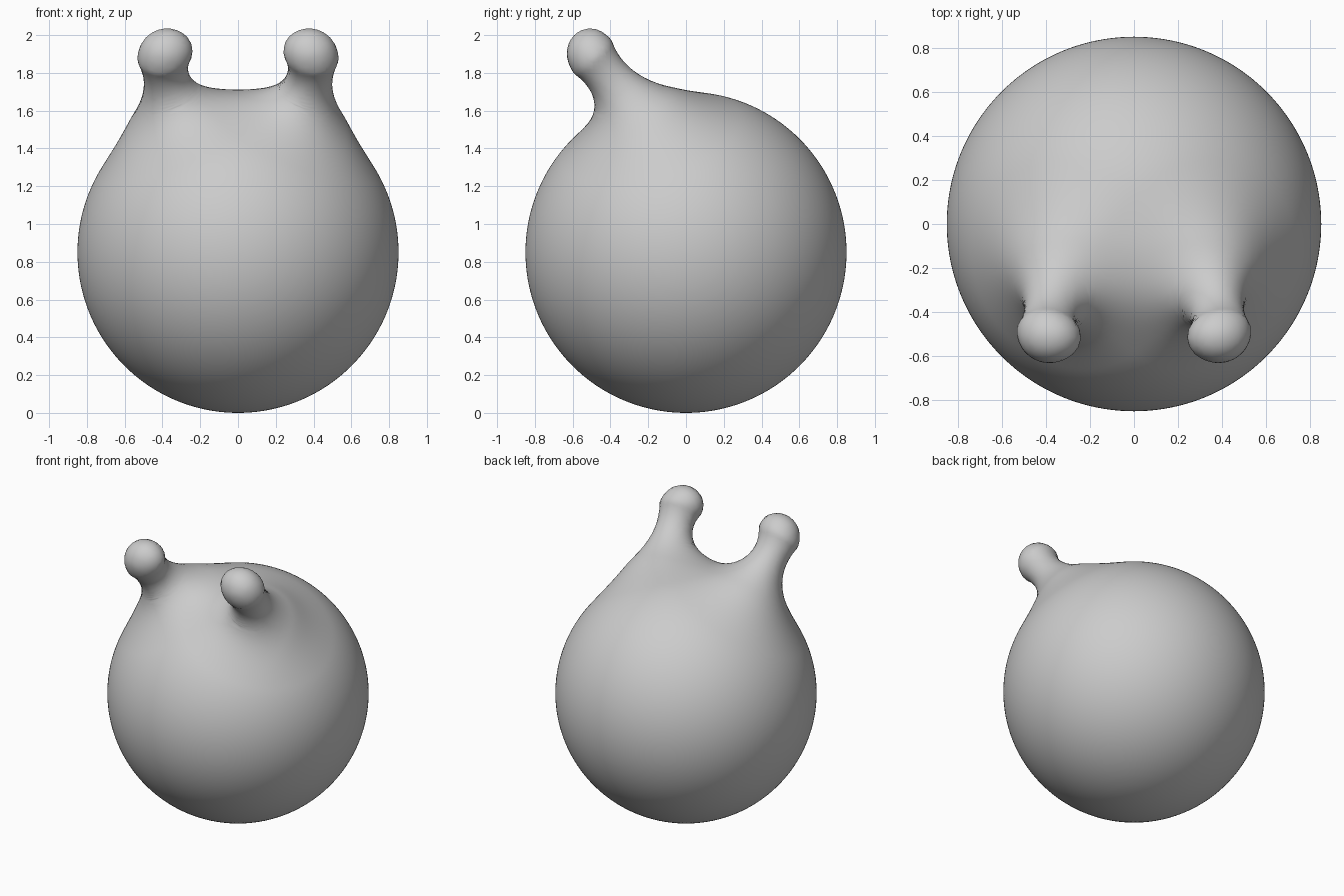
import bpy, bmesh
from mathutils import Vector, Matrix

if "Cube" in bpy.data.objects:
    bpy.data.objects.remove(bpy.data.objects["Cube"])

CENTRE, RADIUS = Vector((0, 0, 0.85)), 0.85
ROOT, TIP = Vector((0.36, -0.22, 1.58)), Vector((0.41, -0.49, 1.88))
AXIS = TIP - ROOT
BLEND = 0.46


def stalk_radius(t):
    return 0.05 + 0.07 * t * t


def stalk(p):
    t = max(0.0, min(1.0, (p - ROOT).dot(AXIS) / AXIS.length_squared))
    return (p - ROOT - AXIS * t).length - stalk_radius(t)


def soft_min(a, b):
    h = max(BLEND - abs(a - b), 0) / BLEND
    return min(a, b) - h * h * BLEND / 4


def field(p):
    # ball softly merged with a stalk on each side
    a = (p - CENTRE).length - RADIUS
    if p.z < 0.8:
        return a
    return (soft_min(a, stalk(p)) + soft_min(a, stalk(Vector((-p.x, p.y, p.z)))) - a)


def project(p):
    e = 0.002
    f = field(p)
    g = Vector([field(p + d) - field(p - d) for d in
                (Vector((e, 0, 0)), Vector((0, e, 0)), Vector((0, 0, e)))]) / (2 * e)
    step = g * (f / max(g.length_squared, 0.2))
    if step.length > 0.04:
        step *= 0.04 / step.length
    return p - step


# rough union: ball plus a chain of spheres along each stalk
bm = bmesh.new()
bmesh.ops.create_icosphere(bm, subdivisions=5, radius=RADIUS,
                           matrix=Matrix.Translation(CENTRE))
for side in (1, -1):
    for i in range(9):
        c = ROOT + AXIS * (i / 8)
        bmesh.ops.create_icosphere(bm, subdivisions=3, radius=max(0.1, stalk_radius(i / 8)),
                                   matrix=Matrix.Translation((c.x * side, c.y, c.z)))
mesh = bpy.data.meshes.new("horned_ball")
bm.to_mesh(mesh)
bm.free()
body = bpy.data.objects.new("horned_ball", mesh)
bpy.context.collection.objects.link(body)

# weld into one skin
rm = body.modifiers.new("weld", 'REMESH')
rm.mode = 'VOXEL'
rm.voxel_size = 0.025
dg = bpy.context.evaluated_depsgraph_get()
skin = bpy.data.meshes.new_from_object(body.evaluated_get(dg))
body.modifiers.clear()
body.data = skin

# relax onto the soft blended surface
bm = bmesh.new()
bm.from_mesh(skin)
for i in range(7):
    if i < 5:
        bmesh.ops.smooth_vert(bm, verts=bm.verts, factor=0.5,
                              use_axis_x=True, use_axis_y=True, use_axis_z=True)
    for v in bm.verts:
        v.co = project(v.co)
for f in bm.faces:
    f.smooth = True
bm.to_mesh(skin)
bm.free()

grey = bpy.data.materials.new("plain grey")
grey.diffuse_color = (0.6, 0.6, 0.6, 1)
grey.use_nodes = True
grey.node_tree.nodes["Principled BSDF"].inputs["Base Color"].default_value = grey.diffuse_color
skin.materials.clear()
skin.materials.append(grey)
